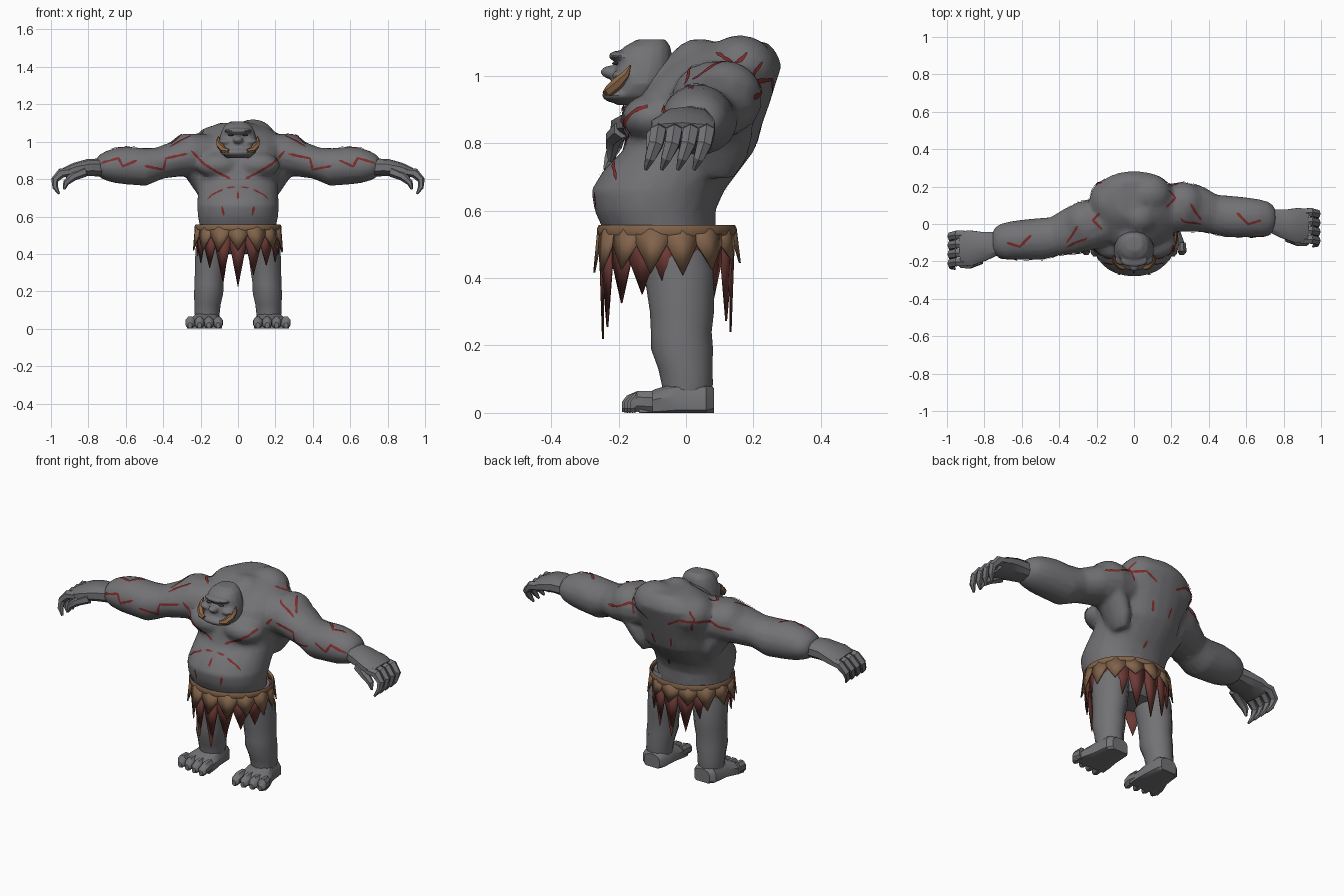
import bpy, bmesh, math, random
from mathutils import Vector, Matrix
from mathutils.bvhtree import BVHTree

random.seed(4)
if "Cube" in bpy.data.objects:
    bpy.data.objects.remove(bpy.data.objects["Cube"])


def material(name, rgb):
    m = bpy.data.materials.new(name)
    m.use_nodes = True
    m.diffuse_color = (*rgb, 1)
    bsdf = m.node_tree.nodes["Principled BSDF"]
    bsdf.inputs["Base Color"].default_value = (*rgb, 1)
    bsdf.inputs["Roughness"].default_value = 0.9
    return m


SKIN = material("grey skin", (0.17, 0.17, 0.18))
HIDE = material("brown hide", (0.22, 0.125, 0.07))
CLOTH = material("maroon cloth", (0.15, 0.042, 0.036))
SCAR = material("red scar", (0.21, 0.025, 0.025))
TUSK = material("tan tusk", (0.27, 0.14, 0.065))
DARK = material("dark eye", (0.07, 0.07, 0.075))

X, Y, Z = Vector((1, 0, 0)), Vector((0, 1, 0)), Vector((0, 0, 1))


def loft(bm, secs, ref, n=16, axis=None, p=1.0):
    """Closed tube through sections (x, y, z, radius along ref, other radius)."""
    pts = [Vector(s[:3]) for s in secs]
    rings = []
    for i, s in enumerate(secs):
        t = axis or (pts[min(i + 1, len(pts) - 1)] - pts[max(i - 1, 0)]).normalized()
        u = (ref - t * ref.dot(t)).normalized()
        v = t.cross(u)
        ring = []
        for k in range(n):
            a = math.tau * (k + 0.5) / n
            c, d = math.cos(a), math.sin(a)
            c, d = math.copysign(abs(c) ** p, c), math.copysign(abs(d) ** p, d)
            ring.append(bm.verts.new(pts[i] + u * c * s[3] + v * d * s[4]))
        rings.append(ring)
    for a, b in zip(rings, rings[1:]):
        for k in range(n):
            bm.faces.new((a[k], a[(k + 1) % n], b[(k + 1) % n], b[k]))
    bm.faces.new(rings[0][::-1])
    bm.faces.new(rings[-1])


def slices(rows):
    """Rows (z, front y, back y, half width) to upright loft sections."""
    return [(0, (f + b) / 2, z, w, (b - f) / 2) for z, f, b, w in rows]


def ball(bm, c, r):
    bmesh.ops.create_uvsphere(bm, u_segments=16, v_segments=10, radius=1,
                              matrix=Matrix.Translation(c) @ Matrix.Diagonal((*r, 1)))


def finish(bm, name, mat, angle=35, fix=True):
    if fix:
        bmesh.ops.recalc_face_normals(bm, faces=bm.faces)
    me = bpy.data.meshes.new(name)
    bm.to_mesh(me)
    bm.free()
    me.materials.append(mat)
    ob = bpy.data.objects.new(name, me)
    bpy.context.collection.objects.link(ob)
    shade(ob, angle)
    return ob


def shade(ob, angle):
    bpy.ops.object.select_all(action="DESELECT")
    ob.select_set(True)
    bpy.context.view_layer.objects.active = ob
    bpy.ops.object.shade_smooth_by_angle(angle=math.radians(angle))


def blend(ob, voxel, ratio, mat, angle):
    """Fuse overlapping volumes into one sculpted low-poly skin."""
    m = ob.modifiers.new("fuse", "REMESH")
    m.mode, m.voxel_size = "VOXEL", voxel
    m = ob.modifiers.new("soften", "SMOOTH")
    m.factor, m.iterations = 0.5, 3
    ob.modifiers.new("reduce", "DECIMATE").ratio = ratio
    dg = bpy.context.evaluated_depsgraph_get()
    me = bpy.data.meshes.new_from_object(ob.evaluated_get(dg))
    ob.modifiers.clear()
    ob.data = me
    me.materials.clear()
    me.materials.append(mat)
    shade(ob, angle)


def arm_side(secs, s):
    """Mirror to side s; the twisted shoulders set one arm further back."""
    return [(s * x, y + s * 0.06 * min(1, x / 0.3), z, a, b) for x, y, z, a, b in secs]


# Torso, shoulders and arms
bm = bmesh.new()
loft(bm, slices([(.40, -.12, .06, .12), (.47, -.20, .08, .195), (.55, -.25, .09, .205),
                 (.60, -.272, .088, .215), (.66, -.282, .115, .22), (.72, -.245, .16, .215),
                 (.78, -.185, .205, .215), (.85, -.165, .225, .22), (.92, -.15, .25, .24),
                 (.98, -.12, .268, .24), (1.03, -.06, .285, .22), (1.07, -.01, .268, .17),
                 (1.1, .03, .24, .1)]), X, 24, Z, 0.92)
ball(bm, (0, -.05, .97), (.11, .10, .09))
ball(bm, (.03, .04, 1.01), (.1, .1, .1))
ball(bm, (.08, .16, 1.02), (.12, .11, .1))
ball(bm, (-.12, .12, .985), (.12, .13, .1))
for s in (1, -1):
    ball(bm, (s * .105, -.1, .875), (.12, .09, .07))
    ball(bm, (s * .265, .06 + s * .05, .945), (.11, .115, .1))
    # Flap of muscle from the ribs to the underside of the arm
    loft(bm, arm_side([(.17, .06, .70, .05, .03), (.188, .06, .76, .085, .05),
                       (.215, .06, .82, .095, .06), (.26, .05, .88, .1, .06)], s), Y, 12)
    loft(bm, arm_side([(.16, .05, .93, .13, .11), (.26, .04, .93, .135, .115),
                       (.34, .02, .905, .125, .095), (.42, -.005, .885, .105, .085),
                       (.50, -.02, .865, .113, .102), (.60, -.025, .873, .108, .102),
                       (.66, -.03, .872, .104, .094), (.71, -.033, .87, .094, .078),
                       (.742, -.035, .87, .075, .06), (.757, -.035, .87, .05, .04)], s), Y, 16)
body = finish(bm, "torso_and_arms", SKIN)
blend(body, .013, .2, SKIN, 30)

for s, side in ((1, "left"), (-1, "right")):
    # Hand with hooked, tapering fingers
    bm = bmesh.new()
    loft(bm, arm_side([(.72, -.04, .862, .06, .048), (.80, -.058, .862, .08, .046),
                       (.87, -.068, .85, .098, .038), (.925, -.07, .832, .094, .03)], s),
         Y, 10, None, .8)
    for f in range(4):
        y = -.07 + (f - 1.5) * .048
        loft(bm, arm_side([(.89, y, .84, .025, .022), (.945, y, .832, .026, .026),
                           (.98, y - .008, .795, .024, .02), (.977, y - .025, .755, .017, .015),
                           (.957, y - .038, .722, .006, .006)], s), Y, 6)
    loft(bm, arm_side([(.82, -.13, .84, .028, .028), (.88, -.155, .815, .026, .024),
                       (.92, -.16, .78, .019, .017), (.93, -.165, .745, .006, .006)], s), Y, 6)
    finish(bm, side + "_hand", SKIN, 30)

    # Leg
    bm = bmesh.new()
    loft(bm, [(s * x, y, z, a, b) for x, y, z, a, b in
              [(.12, -.04, .54, .09, .10), (.14, -.02, .42, .09, .105),
               (.15, -.012, .30, .083, .095), (.155, -.014, .24, .079, .09),
               (.157, -.012, .19, .08, .092), (.163, -.002, .13, .072, .08),
               (.165, .004, .085, .069, .076), (.165, .002, .05, .065, .07)]], X, 14, Z)
    finish(bm, side + "_leg", SKIN, 40)

    # Foot with sloping toes and a flat sole
    bm = bmesh.new()
    loft(bm, [(s * x, y, z, a, b) for x, y, z, a, b in
              [(.16, .083, .03, .05, .045), (.165, .06, .03, .07, .06),
               (.168, -.03, .03, .078, .06), (.176, -.09, .022, .092, .05),
               (.18, -.14, .012, .096, .036)]], X, 12, -Y, .75)
    for k in range(4):
        x, tip = s * (.106 + k * .05), -.19 + k * .008
        loft(bm, [(x, -.1, .032, .022, .036), (x, -.145, .034, .027, .033),
                  (x, tip + .015, .026, .025, .028), (x, tip, .018, .012, .016)], X, 8, -Y)
    for v in bm.verts:
        v.co.z = max(v.co.z, 0)
    finish(bm, side + "_foot", SKIN, 35)

    # Tusk
    bm = bmesh.new()
    loft(bm, [(s * x, y, z, r, r) for x, y, z, r in
              [(.05, -.237, .95, .011), (.078, -.226, .955, .017), (.098, -.2, .98, .018),
               (.106, -.178, 1.005, .012), (.104, -.165, 1.03, .002)]], Z, 6)
    finish(bm, side + "_tusk", TUSK, 30)

    # Eye slit
    bm = bmesh.new()
    ball(bm, (s * .037, -.209, 1.036), (.017, .01, .005))
    finish(bm, side + "_eye", DARK)

# Head: skull, brow, nose, cheeks, upper lip and heavy jaw
bm = bmesh.new()
loft(bm, slices([(.912, -.205, -.12, .06), (.94, -.23, -.075, .095), (.975, -.222, -.05, .108),
                 (1.02, -.212, -.04, .1), (1.055, -.205, -.04, .09),
                 (1.085, -.185, -.045, .075), (1.107, -.145, -.06, .045)]), X, 16, Z, .85)
ball(bm, (0, -.196, 1.058), (.075, .034, .016))
ball(bm, (0, -.22, 1.01), (.028, .034, .02))
ball(bm, (0, -.19, .942), (.095, .06, .026))
for s in (1, -1):
    ball(bm, (s * .066, -.18, 1.0), (.04, .04, .02))
head = finish(bm, "head", SKIN)
blend(head, .007, .25, SKIN, 25)


# Skirt: belt and two layers of ragged points
def rim(a, z, k):
    return Vector((.225 * k * math.cos(a), -.057 + .2 * k * math.sin(a), z))


bm = bmesh.new()
N = 32
prof = [(1.0, .515), (1.03, .53), (1.035, .547), (1.01, .557), (.97, .545)]
grid = [[bm.verts.new(rim(math.tau * i / N, z, k)) for k, z in prof] for i in range(N)]
for i in range(N):
    a, b = grid[i], grid[(i + 1) % N]
    for j in range(len(prof)):
        q = (j + 1) % len(prof)
        bm.faces.new((a[j], b[j], b[q], a[q]))
finish(bm, "belt", HIDE)


def ragged(name, mat, n, k0, k1, top, mid, tip, jitter):
    bm = bmesh.new()
    for i in range(n):
        a = math.tau * i / n - math.pi / 2
        d = math.pi / n * 1.04
        lift = .008 * (i % 2)
        low = tip(a) + random.uniform(-jitter, jitter)
        km = k0 + (k1 - k0) * .3
        shape = [(a - d, top, k0), (a, top, k0 + .02), (a + d, top, k0),
                 (a + d, mid, km), (a, low, k1), (a - d, mid, km)]
        v = [bm.verts.new(rim(t, z, k + lift)) for t, z, k in shape]
        bm.faces.new((v[1], v[0], v[5], v[4]))
        bm.faces.new((v[2], v[1], v[4], v[3]))
    ob = finish(bm, name, mat, 5, False)
    ob.modifiers.new("thickness", "SOLIDIFY").thickness = .006


ragged("hide_skirt", HIDE, 14, 1.01, 1.09, .545, .502, lambda a: .43, .025)
ragged("cloth_skirt", CLOTH, 16, .99, .96, .52, .45,
       lambda a: .345 - .115 * abs(math.sin(a)) ** 5, .02)

# Scars: thin ribbons laid on the skin
tree = BVHTree.FromObject(body, bpy.context.evaluated_depsgraph_get())
CAST = {"front": (lambda p: Vector((p[0], -2, p[1])), Y),
        "back": (lambda p: Vector((p[0], 2, p[1])), -Y),
        "top": (lambda p: Vector((p[0], p[1], 3)), -Z)}
scars = bmesh.new()


def scar(view, pts, w=.0068):
    start, ray = CAST[view]
    path = []
    for a, b in zip(pts, pts[1:]):
        a, b = Vector(a), Vector(b)
        steps = max(2, int((b - a).length / .012))
        path += [a.lerp(b, i / steps) for i in range(steps)]
    path.append(Vector(pts[-1]))
    hits = [h for h in (tree.ray_cast(start(p), ray) for p in path) if h[0]]
    prev = None
    for i, (loc, nor, _, _) in enumerate(hits):
        t = hits[min(i + 1, len(hits) - 1)][0] - hits[max(i - 1, 0)][0]
        end = i in (0, len(hits) - 1)
        side = nor.cross(t).normalized() * (.002 if end else w * random.uniform(.7, 1.2))
        pair = [scars.verts.new(loc + nor * .0045 + side * q) for q in (1, -1)]
        if prev and (loc - hits[i - 1][0]).length < .06:
            scars.faces.new((prev[0], prev[1], pair[1], pair[0]))
        prev = pair


for s in (1, -1):
    t = s * .06
    for view, pts in [
        ("front", [(.73, .885), (.64, .91), (.615, .868), (.54, .9)]),
        ("front", [(.5, .87), (.4, .852), (.385, .91), (.27, .935)]),
        ("front", [(.36, .97), (.31, 1.0), (.25, 1.03)]),
        ("front", [(.25, .95), (.18, .88), (.04, .8)]),
        ("front", [(.16, .69), (.135, .715), (.08, .742)]),
        ("front", [(.06, .75), (.015, .755)]),
        ("front", [(.085, .655), (.075, .605)]),
        ("back", [(.06, .95), (.13, .99), (.22, .98), (.28, .95), (.36, .93)]),
        ("back", [(.17, 1.04), (.2, 1.0), (.18, .93)]),
        ("back", [(.06, .86), (.05, .8)]),
        ("top", [(.3, .05 + t), (.33, t), (.36, -.04 + t)]),
        ("top", [(.55, t), (.61, -.06 + t), (.68, -.04 + t)]),
        ("top", [(.17, .03 + t), (.22, .08 + t), (.18, .12 + t)])]:
        scar(view, [(s * x, y) for x, y in pts])
scar("front", [(0, .73), (0, .69)])
scar("back", [(.02, .68), (.03, .64)])
finish(scars, "scars", SCAR, 35, False)
